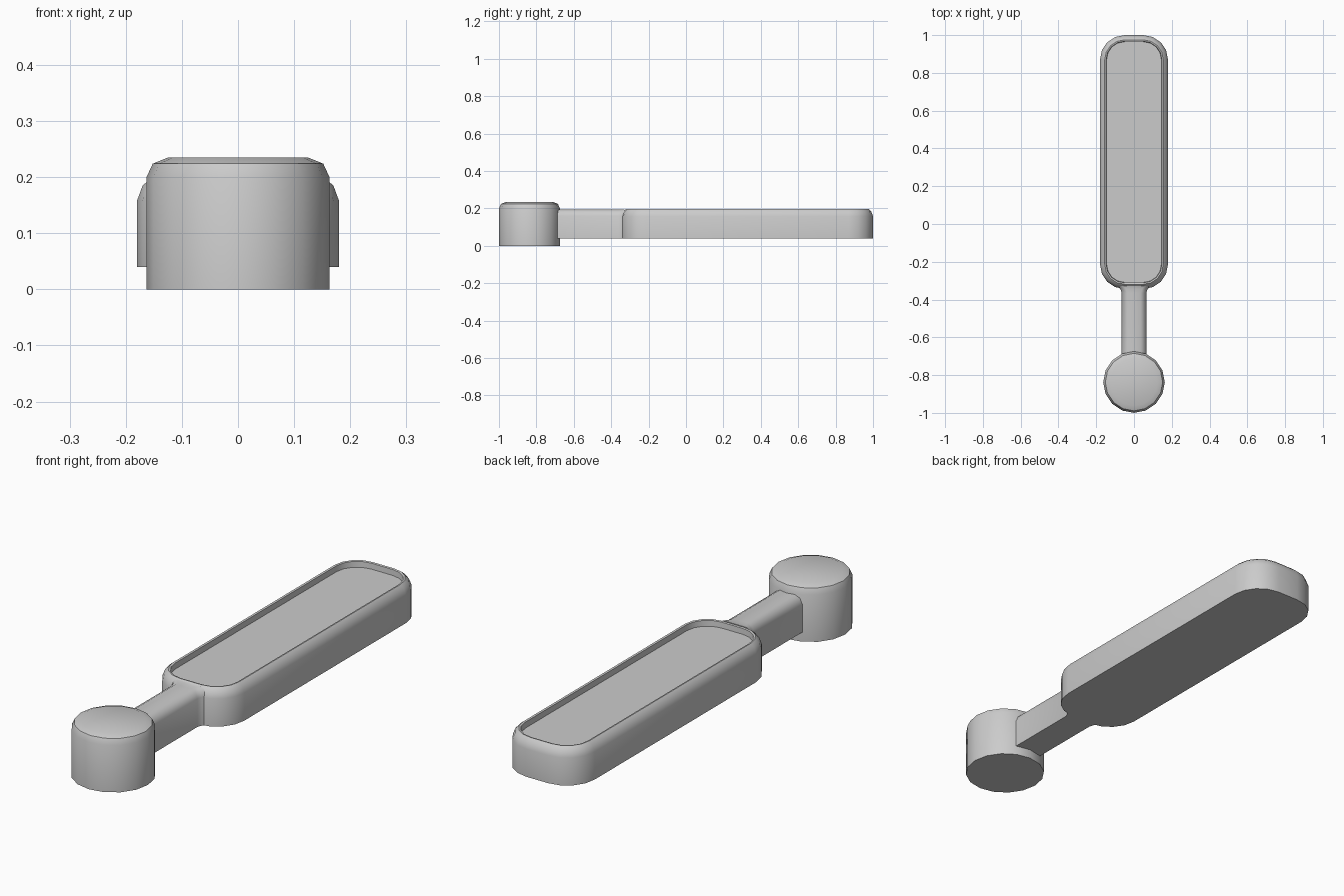
import bpy, math

if "Cube" in bpy.data.objects:
    bpy.data.objects.remove(bpy.data.objects["Cube"])


def finish(name, verts, faces):
    mesh = bpy.data.meshes.new(name)
    mesh.from_pydata(verts, [], faces)
    obj = bpy.data.objects.new(name, mesh)
    bpy.context.collection.objects.link(obj)
    bpy.ops.object.select_all(action='DESELECT')
    obj.select_set(True)
    bpy.context.view_layer.objects.active = obj
    bpy.ops.object.mode_set(mode='EDIT')
    bpy.ops.mesh.select_all(action='SELECT')
    bpy.ops.mesh.normals_make_consistent(inside=False)
    bpy.ops.object.mode_set(mode='OBJECT')
    bpy.ops.object.shade_smooth_by_angle(angle=math.radians(40))
    return obj


def loft(name, rings):
    """Skin equal-length closed rings and cap both ends."""
    n = len(rings[0])
    verts = [p for ring in rings for p in ring]
    faces = [(k * n + i, k * n + (i + 1) % n, (k + 1) * n + (i + 1) % n, (k + 1) * n + i)
             for k in range(len(rings) - 1) for i in range(n)]
    faces += [tuple(reversed(range(n))), tuple(range(len(verts) - n, len(verts)))]
    return finish(name, verts, faces)


def rounded_ring(cx, cy, hx, hy, r, z, seg=4):
    """Rounded rectangle at height z."""
    pts = []
    for q, (sx, sy) in enumerate([(1, 1), (-1, 1), (-1, -1), (1, -1)]):
        for i in range(seg + 1):
            a = math.pi / 2 * (q + i / seg)
            pts.append((cx + sx * (hx - r) + r * math.cos(a),
                        cy + sy * (hy - r) + r * math.sin(a), z))
    return pts


def circle_ring(cy, r, z, n=16):
    return [(r * math.cos(2 * math.pi * i / n), cy + r * math.sin(2 * math.pi * i / n), z)
            for i in range(n)]


# Long tray with rounded rim and shallow recess
tray_profile = [(0, 0.04), (0, 0.158), (0.01, 0.185), (0.025, 0.198),
                (0.033, 0.196), (0.035, 0.172)]
loft("tray", [rounded_ring(0, 0.328, 0.18 - d, 0.672 - d, 0.13 - d, z)
              for d, z in tray_profile])

# Narrow neck, flaring slightly into the tray
neck_side = [(0, 0.04), (0, 0.16), (0.009, 0.183), (0.03, 0.195)]
neck_rings = []
for y, w in [(-0.70, 0.065), (-0.365, 0.065), (-0.345, 0.072), (-0.328, 0.085)]:
    right = [(w - d, y, z) for d, z in neck_side]
    neck_rings.append(right + [(-x, y, z) for x, y, z in reversed(right)])
loft("neck", neck_rings)

# Round end knob with softened top edge
knob_profile = [(0.163, 0), (0.163, 0.2), (0.152, 0.224), (0.125, 0.235)]
loft("end_knob", [circle_ring(-0.837, r, z) for r, z in knob_profile])
